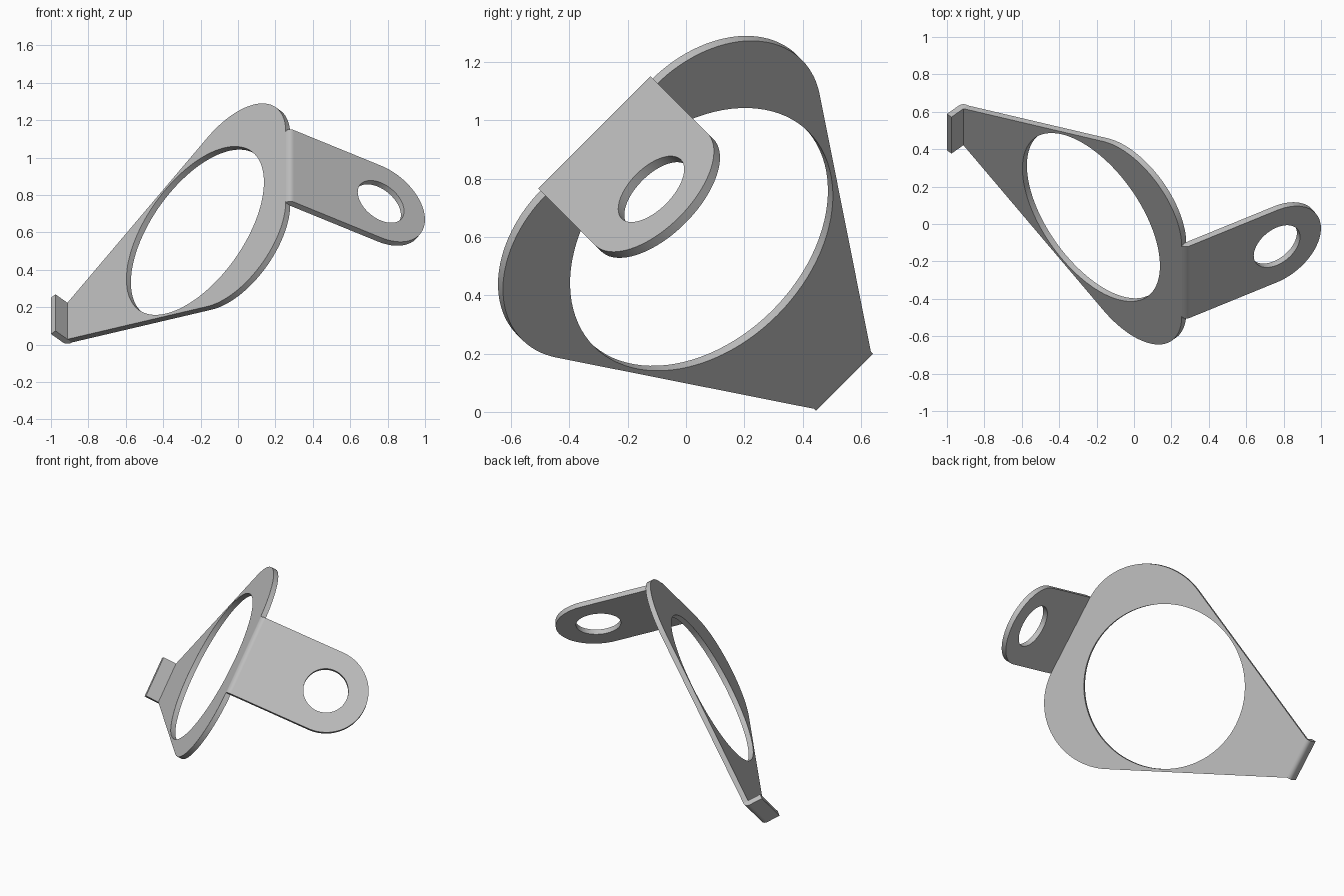
import bpy, bmesh
from math import sin, cos, pi, radians, atan2, acos, hypot
from mathutils import Vector

if "Cube" in bpy.data.objects:
    bpy.data.objects.remove(bpy.data.objects["Cube"])

steel = bpy.data.materials.new("grey steel")
steel.use_nodes = True
grey = (0.52, 0.52, 0.52, 1)
steel.diffuse_color = grey
steel.node_tree.nodes["Principled BSDF"].inputs["Base Color"].default_value = grey

THICK = 0.034
MID = 0.456                      # centre of symmetry along the bend axis
BEND = Vector((0, 1, 1)).normalized()
SLOPE = Vector((0, 1, -1)).normalized()
SIDE = Vector((1, 0, 0))


def section(x, t):
    """Point in the cross-section plane that contains all the bends."""
    return SIDE * x + SLOPE * t


def heading(degrees):
    return section(cos(radians(degrees)), sin(radians(degrees)))


def arc(cx, cy, r, start, end, n):
    return [(cx + r * cos(start + (end - start) * i / n),
             cy + r * sin(start + (end - start) * i / n)) for i in range(n + 1)]


def extrude_outline(name, loops, origin, ax, ay, depth):
    """Fill the loops (outline, then holes) and extrude them by the depth vector."""
    bm = bmesh.new()
    for loop in loops:
        vs = [bm.verts.new(origin + ax * a + ay * b) for a, b in loop]
        for i, v in enumerate(vs):
            bm.edges.new((v, vs[i - 1]))
    bmesh.ops.triangle_fill(bm, edges=bm.edges[:], use_beauty=True, normal=ax.cross(ay))
    res = bmesh.ops.extrude_face_region(bm, geom=bm.faces[:], use_keep_orig=True)
    bmesh.ops.translate(bm, vec=depth,
                        verts=[g for g in res["geom"] if isinstance(g, bmesh.types.BMVert)])
    bmesh.ops.recalc_face_normals(bm, faces=bm.faces[:])
    mesh = bpy.data.meshes.new(name)
    bm.to_mesh(mesh)
    bm.free()
    mesh.materials.append(steel)
    ob = bpy.data.objects.new(name, mesh)
    bpy.context.collection.objects.link(ob)
    bpy.ops.object.select_all(action="DESELECT")
    ob.select_set(True)
    bpy.context.view_layer.objects.active = ob
    bpy.ops.object.shade_smooth_by_angle(angle=radians(30))


def bend(name, corner, start, end, half_width):
    """Rounded outside of a fold, swept along the bend axis."""
    wedge = [(0, 0)] + arc(0, 0, THICK, radians(start), radians(end), 8)
    extrude_outline(name, [wedge], corner - BEND * half_width, SIDE, SLOPE,
                    BEND * 2 * half_width)


def circle(cx, r, n):
    return arc(cx, 0, r, 0, 2 * pi, n)[:-1]


# Main plate: tapered to the lip, big rounded shoulders, large hole
LIP_U, LIP_W = -0.966, 0.138
TAB_U, TAB_W = 0.685, 0.272
R, CW = 0.415, 0.263
CU = TAB_U - R
dx, dy = LIP_U - CU, LIP_W - CW
tangent = atan2(dy, dx) % (2 * pi) - acos(R / hypot(dx, dy))
upper = [(LIP_U, LIP_W)] + arc(CU, CW, R, tangent, 0, 32)
outline = upper + [(u, -w) for u, w in reversed(upper)]
centre = section(-0.205, -0.381) + BEND * MID
along, front = heading(-45), heading(225)
extrude_outline("main_plate", [outline, circle(0, 0.52, 96)],
                centre, along, BEND, front * THICK)

# Mounting tab with a round end and hole
fold = centre + along * TAB_U
TAB_L = 0.54
tab = [(0, -TAB_W)] + arc(TAB_L, 0, TAB_W, -pi / 2, pi / 2, 40) + [(0, TAB_W)]
extrude_outline("mounting_tab", [tab, circle(TAB_L, 0.143, 56)],
                fold, heading(30), BEND, heading(-60) * THICK)
bend("tab_bend", fold, 225, 300, TAB_W)

# Small lip at the narrow end
crease = centre + front * THICK + along * LIP_U
lip = [(0, -LIP_W), (0.09, -LIP_W), (0.09, LIP_W), (0, LIP_W)]
extrude_outline("end_lip", [lip], crease, heading(225), BEND, heading(135) * THICK)
bend("lip_bend", crease, 45, 135, LIP_W)
